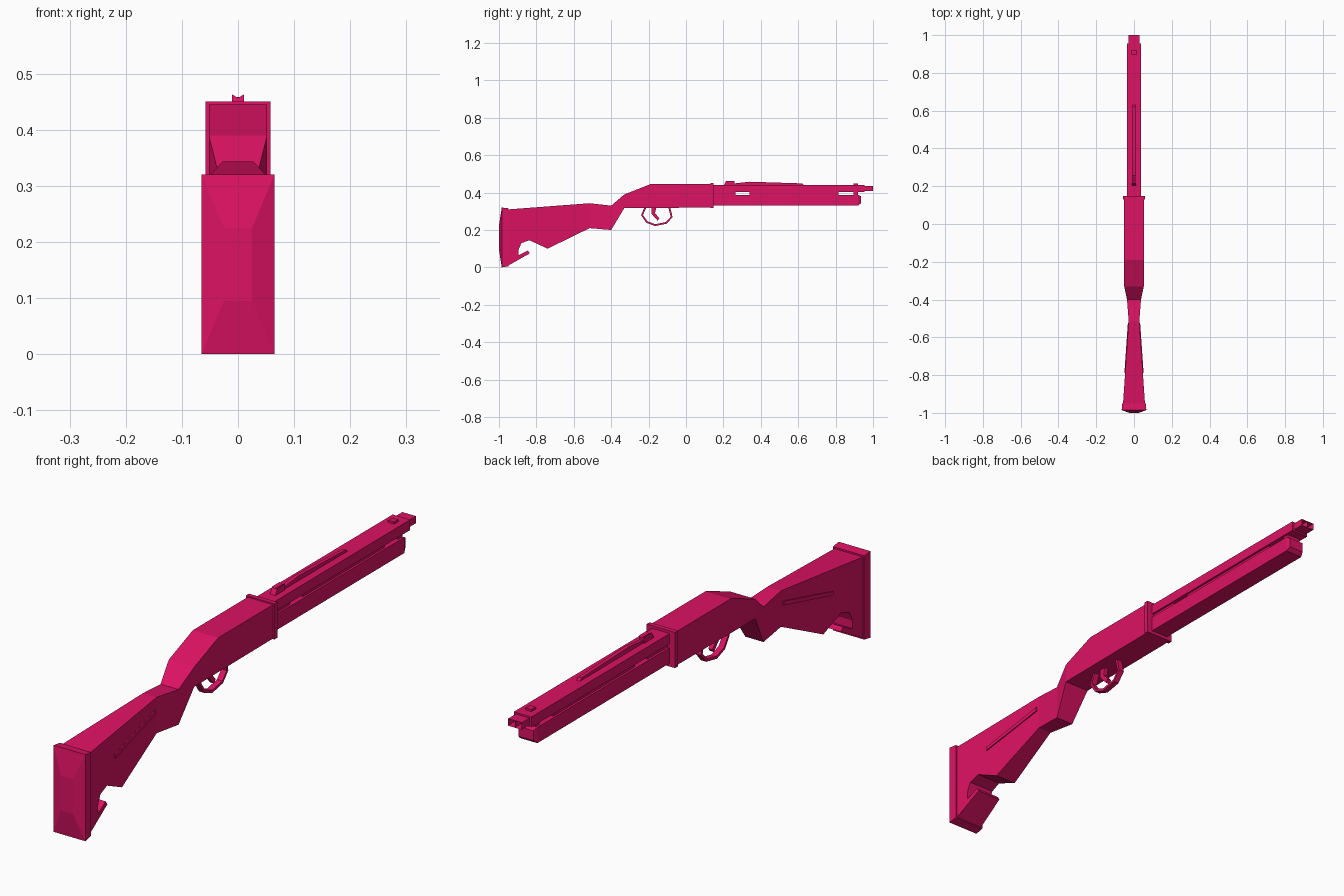
import bpy, bmesh, math
from mathutils import Vector

cube = bpy.data.objects.get("Cube")
if cube:
    bpy.data.objects.remove(cube, do_unlink=True)

# One flat colour
COLOUR = (0.72, 0.006, 0.125, 1.0)
crimson = bpy.data.materials.new("crimson")
crimson.diffuse_color = COLOUR
crimson.use_nodes = True
crimson.node_tree.nodes["Principled BSDF"].inputs["Base Color"].default_value = COLOUR
crimson.node_tree.nodes["Principled BSDF"].inputs["Roughness"].default_value = 0.8


def finish(bm, name):
    bmesh.ops.recalc_face_normals(bm, faces=bm.faces[:])
    mesh = bpy.data.meshes.new(name)
    bm.to_mesh(mesh)
    bm.free()
    mesh.materials.append(crimson)
    obj = bpy.data.objects.new(name, mesh)
    bpy.context.collection.objects.link(obj)
    return obj


def prism(bm, outline, lo, hi, axis="x"):
    """Extrude an outline along x (points are y, z) or along y (points are x, z)."""
    place = (lambda a, b, t: (t, a, b)) if axis == "x" else (lambda a, b, t: (a, t, b))
    face = bm.faces.new([bm.verts.new(place(a, b, lo)) for a, b in outline])
    new = bmesh.ops.extrude_face_region(bm, geom=[face])["geom"]
    move = place(0, 0, hi - lo)
    bmesh.ops.translate(bm, vec=move, verts=[v for v in new if isinstance(v, bmesh.types.BMVert)])


def loft(name, rings, x=0.0, bore=0.0):
    """Join rectangles (y, half width, z low, z high); bore sinks a hole in the last one."""
    bm = bmesh.new()
    loops = [[bm.verts.new((x + sx * w, y, z)) for sx, z in ((-1, z0), (1, z0), (1, z1), (-1, z1))]
             for y, w, z0, z1 in rings]
    for a, b in zip(loops, loops[1:]):
        for i in range(4):
            j = (i + 1) % 4
            bm.faces.new((a[i], a[j], b[j], b[i]))
    bm.faces.new(loops[0])
    end = bm.faces.new(loops[-1])
    bmesh.ops.recalc_face_normals(bm, faces=bm.faces[:])
    if bore:
        bmesh.ops.inset_region(bm, faces=[end], thickness=0.004)
        bmesh.ops.translate(bm, vec=(0, -bore, 0), verts=end.verts[:])
    return finish(bm, name)


# Half width of the stock and receiver along y
STATIONS = [(-0.95, 0.058), (-0.515, 0.028), (-0.40, 0.037), (-0.33, 0.052), (0.135, 0.052)]


def half_width(y):
    for (y0, w0), (y1, w1) in zip(STATIONS, STATIONS[1:]):
        if y <= y1 + 1e-5:
            return w0 + (w1 - w0) * (y - y0) / (y1 - y0)
    return STATIONS[-1][1]


# Stock and receiver: side outline, cut at the stations, then tapered
BODY = [(-0.95, 0.31), (-0.515, 0.343), (-0.40, 0.33), (-0.33, 0.39), (-0.19, 0.445),
        (0.135, 0.445), (0.135, 0.32), (-0.33, 0.317), (-0.40, 0.20), (-0.515, 0.21),
        (-0.74, 0.10), (-0.837, 0.145), (-0.88, 0.13), (-0.895, 0.095), (-0.895, 0.065),
        (-0.845, 0.09), (-0.835, 0.075), (-0.95, 0.01)]
bm = bmesh.new()
prism(bm, BODY, -1, 1)
for y, _ in STATIONS[1:-1]:
    bmesh.ops.bisect_plane(bm, geom=bm.verts[:] + bm.edges[:] + bm.faces[:], dist=1e-5,
                           plane_co=(0, y, 0), plane_no=(0, 1, 0))
for v in bm.verts:
    v.co.x *= half_width(v.co.y)
finish(bm, "stock_and_receiver")

# Slim strips on both sides of the stock
bm = bmesh.new()
prism(bm, [(-0.79, 0.228), (-0.525, 0.286), (-0.525, 0.302), (-0.79, 0.242)], -1, 1)
for v in bm.verts:
    v.co.x *= half_width(v.co.y) + 0.004
finish(bm, "stock_strips")

# Butt pad with a raised centre
loft("butt_pad", [(-1.0, 0.025, 0.095, 0.225), (-0.985, 0.065, 0, 0.32), (-0.95, 0.064, 0.006, 0.316)])

# Collar, barrel and magazine
loft("collar", [(0.13, 0.058, 0.318, 0.45), (0.147, 0.058, 0.318, 0.45)])
loft("barrel", [(0.14, 0.036, 0.402, 0.44), (0.955, 0.036, 0.402, 0.44)])
loft("magazine", [(0.14, 0.036, 0.33, 0.388), (0.92, 0.036, 0.33, 0.388), (0.935, 0.03, 0.343, 0.38)])

# Ribs joining barrel and magazine, with two open gaps
for i, (y0, y1) in enumerate(((0.14, 0.265), (0.34, 0.815), (0.895, 0.92))):
    loft(f"rib_{i + 1}", [(y0, 0.028, 0.38, 0.41), (y1, 0.028, 0.38, 0.41)])

# Twin square muzzle
for side, x in (("left", 0.014), ("right", -0.014)):
    loft(f"muzzle_{side}", [(0.95, 0.014, 0.408, 0.434), (1.0, 0.014, 0.408, 0.434)], x, bore=0.03)

# Sights
loft("front_sight", [(0.895, 0.012, 0.435, 0.448), (0.92, 0.012, 0.435, 0.448)])
bm = bmesh.new()
prism(bm, [(-0.011, 0.435), (0.011, 0.435), (0.011, 0.463), (0, 0.457), (-0.011, 0.463)], 0.2, 0.26, "y")
for v in bm.verts:
    if v.co.y < 0.21 and v.co.z > 0.45:
        v.co.y += 0.015
finish(bm, "rear_sight")
bm = bmesh.new()
prism(bm, [(0.25, 0.435), (0.26, 0.449), (0.34, 0.458), (0.62, 0.449), (0.635, 0.435)], -0.007, 0.007)
finish(bm, "sight_ramp")

# Trigger guard: a flat strip following a loop
PATH = [Vector(p) for p in ((-0.215, 0.325), (-0.235, 0.28), (-0.21, 0.243), (-0.165, 0.226),
                            (-0.105, 0.238), (-0.077, 0.27), (-0.09, 0.325))]
inner, outer = [], []
for i, p in enumerate(PATH):
    d = (PATH[min(i + 1, len(PATH) - 1)] - PATH[max(i - 1, 0)]).normalized()
    n = Vector((-d.y, d.x)) * 0.005
    inner.append(p + n)
    outer.append(p - n)
bm = bmesh.new()
prism(bm, inner + outer[::-1], -0.011, 0.011)
finish(bm, "trigger_guard")

# Trigger
bm = bmesh.new()
prism(bm, [(-0.185, 0.325), (-0.157, 0.325), (-0.166, 0.29), (-0.142, 0.262), (-0.152, 0.25),
           (-0.185, 0.287)], -0.008, 0.008)
finish(bm, "trigger")
